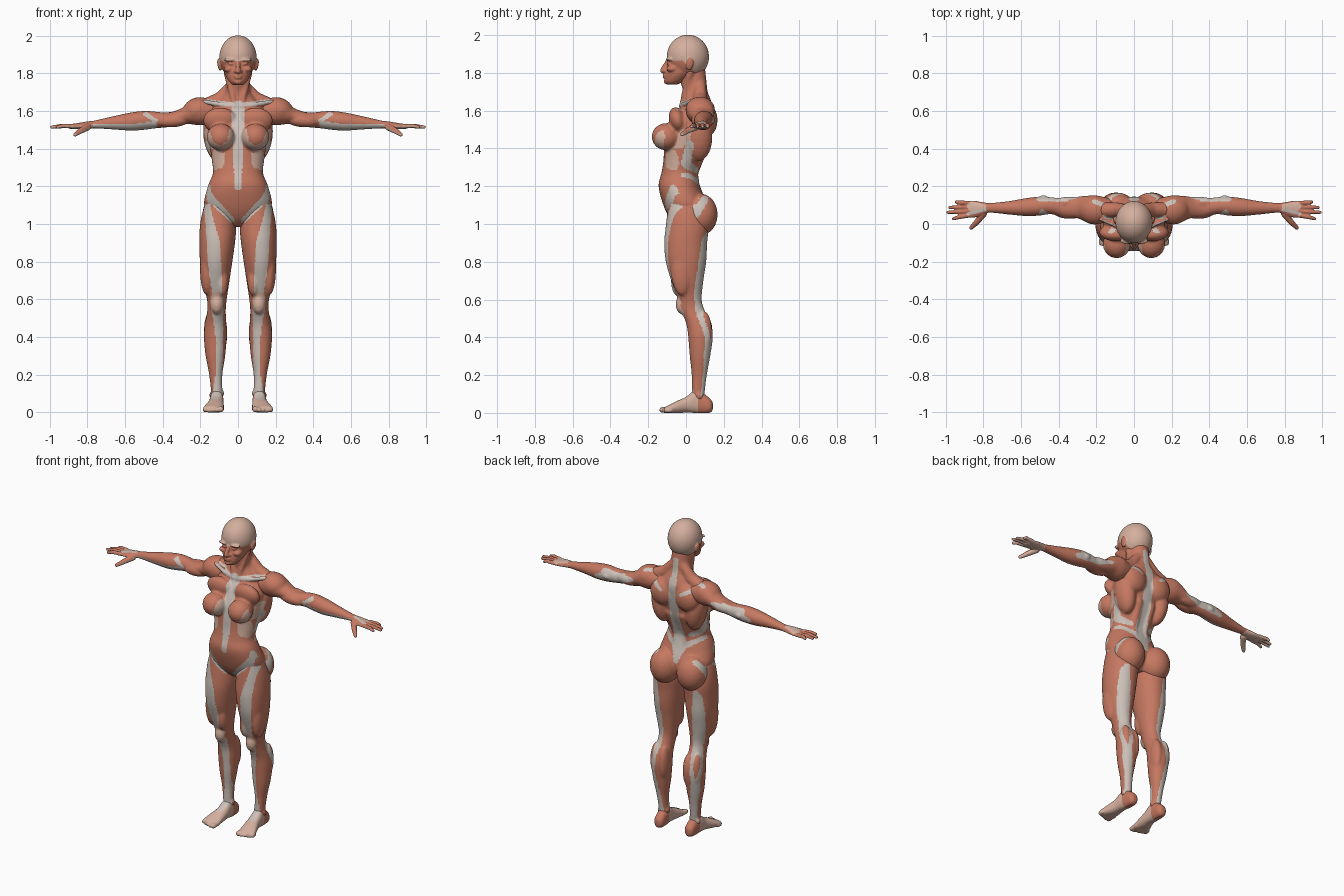
import bpy, bmesh, math
from mathutils import Vector, Matrix

# colours
MATS = []
for name, col in (("muscle_red", (0.56, 0.19, 0.12)), ("tendon_white", (0.60, 0.53, 0.48)),
                  ("skin_beige", (0.66, 0.43, 0.34))):
    m = bpy.data.materials.new(name)
    m.diffuse_color = (*col, 1)
    MATS.append(m)
RED, WHITE, SKIN = 0, 1, 2


def spline(rows, steps=6):
    """Catmull-Rom through rows of equal length."""
    out = []
    for i in range(len(rows) - 1):
        a, b = rows[max(i - 1, 0)], rows[i]
        c, d = rows[i + 1], rows[min(i + 2, len(rows) - 1)]
        for k in range(steps):
            t = k / steps
            out.append([0.5 * (2*q + (r-p)*t + (2*p-5*q+4*r-s)*t*t + (3*q-p-3*r+s)*t**3)
                        for p, q, r, s in zip(a, b, c, d)])
    return out + [list(rows[-1])]


def loft(bm, axis, rows, power=2.0, seg=40):
    """Rows: position along axis, then min/max of the two other axes."""
    others = [i for i in range(3) if i != axis]
    rings = []
    for pos, a0, a1, b0, b1 in spline(rows):
        ring = []
        for k in range(seg):
            t = 2 * math.pi * k / seg
            co = [0, 0, 0]
            co[axis] = pos
            for ax, lo, hi, w in ((others[0], a0, a1, math.cos(t)), (others[1], b0, b1, math.sin(t))):
                co[ax] = (lo + hi) / 2 + (hi - lo) / 2 * math.copysign(abs(w) ** (2 / power), w)
            ring.append(bm.verts.new(co))
        rings.append(ring)
    for r, s in zip(rings, rings[1:]):
        for k in range(seg):
            bm.faces.new((r[k], r[(k+1) % seg], s[(k+1) % seg], s[k]))
    bm.faces.new(rings[0])
    bm.faces.new(rings[-1])


def ball(bm, c, r, tilt=(0, 0, 0), both=False, sub=3):
    for s in (1, -1) if both else (1,):
        rot = (Matrix.Rotation(tilt[0], 4, 'X') @ Matrix.Rotation(s * tilt[1], 4, 'Y')
               @ Matrix.Rotation(s * tilt[2], 4, 'Z'))
        mat = Matrix.Translation((s * c[0], c[1], c[2])) @ rot @ Matrix.Diagonal((*r, 1))
        bmesh.ops.create_icosphere(bm, subdivisions=sub, radius=1, matrix=mat)


def chain(bm, pts, both=False):
    """Tapered round rod through (x, y, z, radius) points."""
    for p, q in zip(pts, pts[1:]):
        n = max(2, int((Vector(q[:3]) - Vector(p[:3])).length / (0.35 * min(p[3], q[3]))))
        for k in range(n + 1):
            c = [u + (v - u) * k / n for u, v in zip(p, q)]
            ball(bm, c[:3], [c[3]] * 3, both=both, sub=2)


def on_stroke(u, v, pts):
    """True inside a tapered band of (u, v, half width) points."""
    for (a, b, w), (c, d, x) in zip(pts, pts[1:]):
        du, dv = c - a, d - b
        t = min(1, max(0, ((u-a)*du + (v-b)*dv) / (du*du + dv*dv + 1e-9)))
        if math.hypot(u - a - t*du, v - b - t*dv) < w + (x - w) * t:
            return True
    return False


def finish(bm, name, voxel, strokes=(), base=lambda c, n: RED, smooth=4, mirror=False, floor=False):
    """Fuse the volumes, smooth them, colour the faces and mirror if needed."""
    bmesh.ops.recalc_face_normals(bm, faces=bm.faces)
    me = bpy.data.meshes.new("raw")
    bm.to_mesh(me)
    bm.free()
    ob = bpy.data.objects.new(name, me)
    bpy.context.collection.objects.link(ob)
    rm = ob.modifiers.new("fuse", 'REMESH')
    rm.mode, rm.voxel_size = 'VOXEL', voxel
    sm = ob.modifiers.new("soften", 'SMOOTH')
    sm.factor, sm.iterations = 0.5, smooth
    dg = bpy.context.evaluated_depsgraph_get()
    new = bpy.data.meshes.new_from_object(ob.evaluated_get(dg))
    ob.modifiers.clear()
    ob.data = new
    if floor:
        for v in new.vertices:
            v.co.z = max(v.co.z, 0)
    new.materials.clear()
    for m in MATS:
        new.materials.append(m)
    for f in new.polygons:
        c, n = f.center, f.normal
        x, nx = abs(c.x), n.x * (1 if c.x >= 0 else -1)
        f.material_index = base(c, n)
        for side, col, pts in strokes:
            ok = {'F': n.y < -0.1, 'B': n.y > 0.1, 'S': nx > 0.35, 'T': n.z > 0.2}[side]
            uv = {'F': (x, c.z), 'B': (x, c.z), 'S': (c.y, c.z), 'T': (x, c.y)}[side]
            if ok and on_stroke(*uv, pts):
                f.material_index = col
    new.polygons.foreach_set("use_smooth", [True] * len(new.polygons))
    if mirror:
        ob.name = name + "_left"
        twin = new.copy()
        twin.transform(Matrix.Diagonal((-1, 1, 1, 1)))
        twin.flip_normals()
        bpy.context.collection.objects.link(bpy.data.objects.new(name + "_right", twin))


# torso with neck, chest, back and buttocks
bm = bmesh.new()
loft(bm, 2, [(z, -w, w, f, b) for z, w, f, b in (
    (0.985, .05, -.04, .06), (1.03, .13, -.085, .10), (1.10, .18, -.12, .11), (1.20, .16, -.145, .075),
    (1.27, .133, -.13, .06), (1.33, .138, -.12, .08), (1.40, .148, -.115, .11), (1.48, .16, -.10, .13),
    (1.55, .17, -.07, .14), (1.61, .15, -.035, .145), (1.66, .10, -.018, .13), (1.70, .067, -.015, .115),
    (1.76, .061, -.03, .108), (1.83, .055, -.03, .10))], 2.2)
ball(bm, (.092, -.105, 1.462), (.074, .077, .072), both=True)                     # breasts
ball(bm, (.095, -.045, 1.55), (.09, .045, .07), (.25, 0, 0), both=True)           # chest muscles
ball(bm, (.125, .065, 1.46), (.058, .075, .13), (0, .15, 0), both=True)           # flank muscles
ball(bm, (.09, .115, 1.55), (.08, .052, .085), both=True)                         # shoulder blades
ball(bm, (.097, .075, 1.05), (.093, .093, .112), both=True)                       # buttocks
chain(bm, [(.03, .075, 1.74, .03), (.09, .075, 1.665, .04), (.18, .075, 1.62, .045)], True)
chain(bm, [(.035, .05, 1.14, .03), (.04, .035, 1.27, .03), (.045, .09, 1.42, .035)], True)
chain(bm, [(.015, -.025, 1.625, .014), (.09, -.01, 1.635, .013), (.18, .03, 1.65, .013)], True)
chain(bm, [(.055, .02, 1.80, .022), (.02, -.02, 1.64, .014)], True)               # neck cords
finish(bm, "torso", .0075, [
    ('F', WHITE, [(0, 1.62, .036), (0, 1.53, .032), (0, 1.42, .026), (0, 1.20, .02)]),
    ('F', WHITE, [(0, 1.63, .014), (.09, 1.64, .013), (.17, 1.65, .014)]),
    ('F', SKIN, [(.035, 1.50, .012), (.045, 1.43, .015), (.09, 1.40, .016), (.145, 1.42, .018), (.165, 1.49, .014)]),
    ('F', SKIN, [(.11, 1.37, .026), (.10, 1.32, .026)]),
    ('F', WHITE, [(.17, 1.18, .014), (.11, 1.10, .018), (.03, 1.02, .014)]),
    ('F', WHITE, [(.16, 1.09, .02), (.14, 1.03, .025)]),
    ('B', WHITE, [(0, 1.77, .018), (0, 1.5, .03), (0, 1.32, .036), (0, 1.2, .05), (0, 1.11, .015)]),
    ('B', WHITE, [(.04, 1.21, .018), (.13, 1.26, .014)]),
    ('B', WHITE, [(.07, 1.58, .01), (.17, 1.64, .014)]),
    ('S', SKIN, [(-.08, 1.36, .035), (-.07, 1.32, .035)]),
    ('S', WHITE, [(.02, 1.42, .022), (.0, 1.32, .026), (.05, 1.285, .014)]),
    ('S', WHITE, [(.10, 1.13, .02), (.06, 1.07, .024), (.03, 1.03, .024)]),
    ('S', WHITE, [(-.07, 1.19, .018), (-.09, 1.10, .02)])])

# head: skull, face, nose, brow, cheeks, lips, ears
bm = bmesh.new()
ball(bm, (0, .01, 1.885), (.099, .112, .117), sub=4)
loft(bm, 2, [(1.738, -.025, .025, -.098, -.05), (1.755, -.046, .046, -.112, -.01), (1.79, -.067, .067, -.112, .04),
             (1.82, -.076, .076, -.106, .07), (1.85, -.085, .085, -.098, .09), (1.90, -.09, .09, -.095, .1)])
chain(bm, [(0, -.096, 1.862, .012), (0, -.116, 1.83, .013), (0, -.123, 1.812, .015)])
ball(bm, (.014, -.108, 1.81), (.011, .013, .009), both=True)
ball(bm, (.04, -.088, 1.872), (.034, .019, .010), both=True)
ball(bm, (.05, -.074, 1.822), (.025, .03, .018), both=True)
ball(bm, (.035, -.088, 1.85), (.017, .014, .009), both=True)
ball(bm, (0, -.107, 1.787), (.026, .017, .006))
ball(bm, (0, -.107, 1.776), (.022, .016, .006))
ball(bm, (0, -.102, 1.755), (.022, .016, .015))
ball(bm, (.099, .02, 1.845), (.010, .02, .033), (-.2, .2, 0), both=True)
finish(bm, "head", .005, smooth=3, base=lambda c, n: SKIN if abs(c.x) < .1 and c.z > (
    1.865 if c.y < -.02 else 1.865 - min(1, (c.y + .02) / .07) * .065) else RED)

# arms
bm = bmesh.new()
loft(bm, 0, [(.11, .02, .13, 1.55, 1.645), (.19, .0, .15, 1.525, 1.672), (.25, .01, .15, 1.53, 1.655),
             (.30, .03, .145, 1.53, 1.615), (.37, .035, .135, 1.515, 1.592), (.44, .052, .142, 1.508, 1.597),
             (.50, .045, .145, 1.50, 1.60), (.57, .042, .138, 1.496, 1.592), (.66, .05, .122, 1.502, 1.573),
             (.76, .06, .112, 1.508, 1.55), (.80, .058, .115, 1.506, 1.542)])
ball(bm, (.21, .075, 1.605), (.085, .078, .068), (0, .25, 0))                     # shoulder cap
ball(bm, (.34, .065, 1.55), (.09, .038, .036), (0, .1, 0))                        # biceps
ball(bm, (.34, .11, 1.56), (.10, .035, .036))                                     # triceps
ball(bm, (.48, .135, 1.55), (.025, .018, .02))                                    # elbow point
finish(bm, "arm", .0065, [
    ('B', WHITE, [(.29, 1.58, .012), (.38, 1.56, .024), (.48, 1.55, .026), (.55, 1.535, .016)]),
    ('F', WHITE, [(.45, 1.525, .02), (.56, 1.512, .02), (.68, 1.515, .016), (.78, 1.52, .012)]),
    ('F', WHITE, [(.44, 1.55, .012), (.49, 1.585, .012)]),
    ('T', WHITE, [(.16, .10, .012), (.21, .12, .012)]),
    ('T', WHITE, [(.36, .135, .016), (.5, .14, .02)])], mirror=True)

# hands: palm, four fingers, thumb
bm = bmesh.new()
loft(bm, 0, [(.765, .063, .11, 1.508, 1.548), (.80, .05, .115, 1.506, 1.545), (.84, .036, .122, 1.504, 1.538),
             (.88, .034, .122, 1.504, 1.532), (.90, .04, .118, 1.508, 1.528)])
for y0, y1, tip in ((.045, .028, .965), (.067, .062, .995), (.09, .088, .985), (.111, .117, .95)):
    chain(bm, [(.88, y0, 1.52, .0125), (.93, (y0 + y1) / 2, 1.522, .0115), (tip - .006, y1, 1.515, .009)])
chain(bm, [(.80, .055, 1.515, .02), (.835, .01, 1.495, .016), (.865, -.02, 1.475, .011)])
finish(bm, "hand", .004, [
    ('T', SKIN, [(.80, .09, .016), (.86, .095, .026)]),
    ('T', WHITE, [(.79, .075, .007), (.88, .055, .009)])],
    base=lambda c, n: RED if n.z > .1 else SKIN, smooth=2, mirror=True)

# legs
bm = bmesh.new()
loft(bm, 2, [(.05, .085, .14, .03, .095), (.10, .083, .142, .03, .098), (.20, .083, .153, .03, .11),
             (.30, .068, .172, .02, .128), (.40, .06, .181, .012, .142), (.47, .062, .175, .002, .133),
             (.54, .065, .163, -.025, .10), (.60, .06, .165, -.042, .083), (.70, .045, .188, -.078, .092),
             (.80, .03, .202, -.107, .107), (.90, .016, .205, -.115, .112), (.98, .01, .203, -.108, .118),
             (1.05, .02, .192, -.10, .10), (1.13, .05, .168, -.09, .07)], 2.1)
ball(bm, (.112, -.017, .575), (.036, .038, .055))                                 # kneecap
ball(bm, (.082, -.04, .70), (.032, .04, .085))                                    # inner thigh
ball(bm, (.165, -.02, .76), (.037, .06, .14))                                     # outer thigh
ball(bm, (.088, .095, .42), (.031, .047, .11))                                    # calf
ball(bm, (.148, .093, .43), (.033, .045, .11))
ball(bm, (.088, .065, .10), (.014, .02, .02))                                     # ankle bones
ball(bm, (.138, .07, .09), (.014, .02, .02))
finish(bm, "leg", .0075, [
    ('F', WHITE, [(.165, 1.10, .018), (.155, 1.03, .02), (.13, .9, .035), (.122, .76, .034), (.112, .64, .026)]),
    ('F', WHITE, [(.17, 1.18, .014), (.11, 1.10, .018), (.03, 1.02, .014)]),
    ('F', WHITE, [(.11, .54, .034), (.105, .49, .026), (.098, .38, .018), (.10, .2, .018), (.11, .08, .03)]),
    ('F', SKIN, [(.112, .605, .034), (.112, .55, .032)]),
    ('S', WHITE, [(.10, .92, .016), (.088, .78, .024), (.065, .62, .024), (.075, .52, .02)]),
    ('S', WHITE, [(.075, .52, .016), (.115, .40, .014), (.105, .2, .014), (.09, .09, .014)]),
    ('B', WHITE, [(.145, .94, .018), (.14, .78, .026), (.13, .62, .026), (.13, .50, .016)]),
    ('B', WHITE, [(.13, .50, .012), (.145, .38, .014), (.125, .2, .02), (.113, .09, .02)])], mirror=True)

# feet with toes
bm = bmesh.new()
loft(bm, 1, [(.142, .095, .125, .015, .055), (.125, .08, .14, .0, .078), (.08, .077, .145, -.004, .11),
             (.04, .077, .15, .0, .115), (.0, .076, .155, .002, .085), (-.05, .075, .172, -.003, .062),
             (-.09, .076, .185, -.003, .042), (-.115, .085, .182, .0, .03)], 2.3)
for k in range(5):
    x, r = .089 + .0215 * k, (.016, .0125, .012, .0115, .011)[k]
    chain(bm, [(x, -.08, r + .002, r), (x + .002, -.126 + .009 * max(0, k - 1), r, r)])
finish(bm, "foot", .0055, [
    ('T', WHITE, [(.11, .04, .026), (.12, -.02, .018)])],
    base=lambda c, n: RED if c.y > .065 else SKIN, smooth=3, mirror=True, floor=True)
